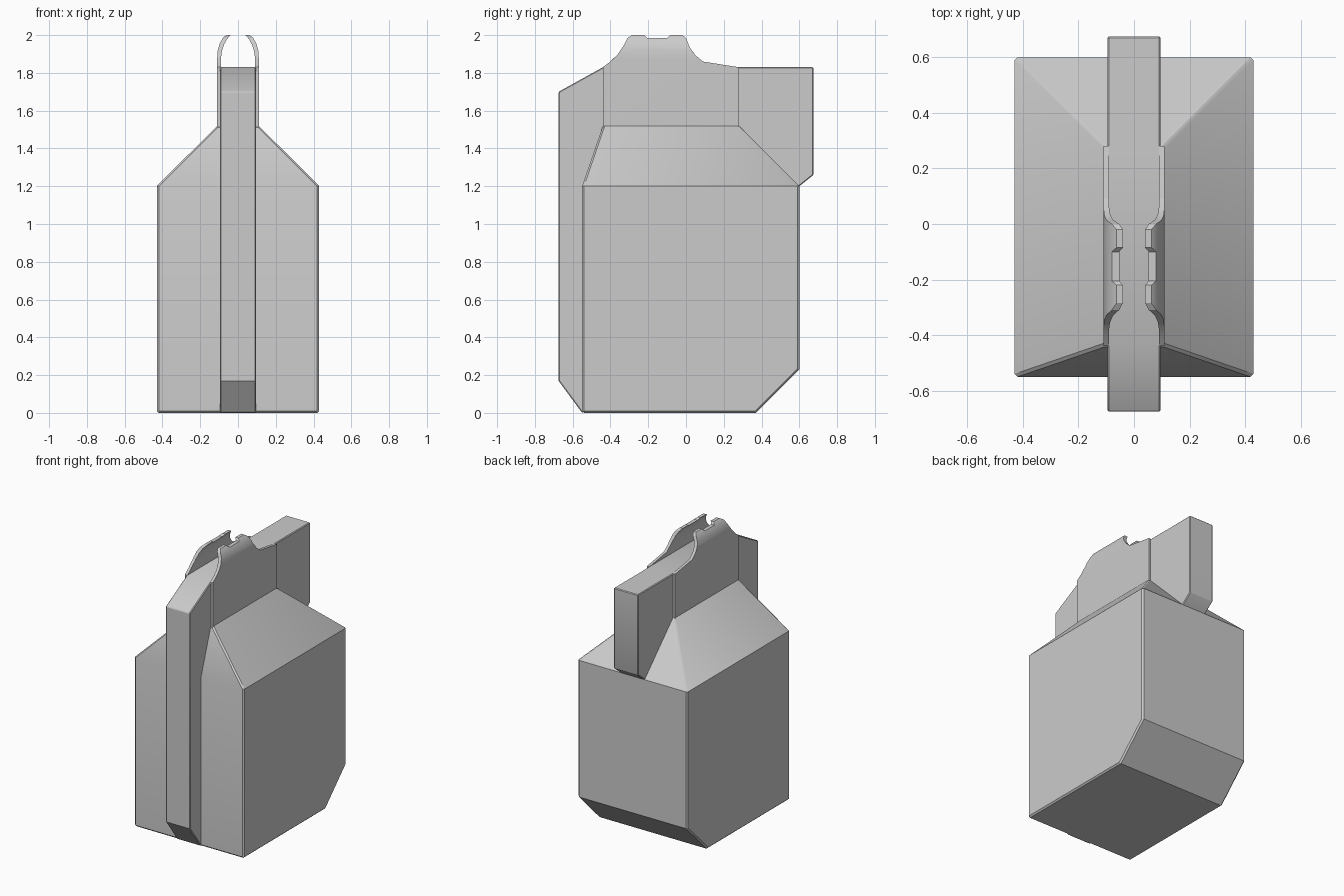
import bpy, bmesh, math
from mathutils import Vector

if "Cube" in bpy.data.objects:
    bpy.data.objects.remove(bpy.data.objects["Cube"])


def make_object(name, bm):
    bmesh.ops.recalc_face_normals(bm, faces=bm.faces[:])
    mesh = bpy.data.meshes.new(name)
    bm.to_mesh(mesh)
    bm.free()
    obj = bpy.data.objects.new(name, mesh)
    bpy.context.collection.objects.link(obj)
    return obj


def prism(name, profile, axis, lo, hi):
    """Extrude a 2D outline along x (outline is y,z) or y (outline is x,z)."""
    bm = bmesh.new()
    pts = [(lo, a, b) if axis == "x" else (a, lo, b) for a, b in profile]
    face = bm.faces.new([bm.verts.new(p) for p in pts])
    ext = bmesh.ops.extrude_face_region(bm, geom=[face])
    move = Vector((hi - lo, 0, 0)) if axis == "x" else Vector((0, hi - lo, 0))
    bmesh.ops.translate(bm, vec=move,
                        verts=[g for g in ext["geom"] if isinstance(g, bmesh.types.BMVert)])
    return make_object(name, bm)


def apply_modifiers(obj):
    bpy.context.view_layer.objects.active = obj
    for m in list(obj.modifiers):
        bpy.ops.object.modifier_apply(modifier=m.name)


def bevel(obj, width):
    m = obj.modifiers.new("edge_bevel", "BEVEL")
    m.width, m.segments = width, 1
    m.limit_method, m.angle_limit = "ANGLE", math.radians(50)


# Main body: box with sloped rear bottom and tapered shoulders
bm = bmesh.new()
for s in (-1, 1):
    for y, z in ((-0.55, 0), (0.37, 0), (0.6, 0.23), (0.6, 1.2), (-0.55, 1.2)):
        bm.verts.new((s * 0.43, y, z))
    for y in (-0.44, 0.28):
        bm.verts.new((s * 0.11, y, 1.52))
bmesh.ops.convex_hull(bm, input=bm.verts[:])
bmesh.ops.dissolve_limit(bm, angle_limit=0.02, verts=bm.verts[:], edges=bm.edges[:])
body = make_object("body", bm)
bevel(body, 0.01)

# Central slab: front spine, rear block and the floor between the cheeks
spine = prism("central_spine", [(-0.55, 0), (-0.675, 0.17), (-0.675, 1.7), (-0.44, 1.83),
                                (0.28, 1.83), (0.675, 1.83), (0.675, 1.26), (0.6, 1.2),
                                (-0.4, 0.1)], "x", -0.095, 0.095)
bevel(spine, 0.005)

# Side silhouette that trims the two cheeks
top_line = [(-0.44, 1.83), (-0.40, 1.86), (-0.36, 1.90), (-0.33, 1.945), (-0.31, 1.985),
            (-0.285, 2.0), (-0.22, 2.0), (-0.205, 1.985), (-0.10, 1.985), (-0.085, 2.0),
            (-0.02, 2.0), (0.0, 1.985), (0.02, 1.935), (0.05, 1.893), (0.09, 1.86), (0.28, 1.83)]
trim = prism("cheek_trim", [(-0.44, 1.4)] + top_line + [(0.28, 1.4)], "x", -0.3, 0.3)
trim.hide_render = True

# Thin cheeks that curl inward at the top
outer = [(0.11, 1.45), (0.11, 1.88), (0.107, 1.92), (0.097, 1.955), (0.08, 1.985), (0.063, 2.0),
         (0.04, 2.02)]
inner = [(0.025, 2.015), (0.043, 1.997), (0.057, 1.98), (0.074, 1.95), (0.085, 1.915),
         (0.09, 1.88), (0.09, 1.45)]
cheeks = []
for side, s in (("left", -1), ("right", 1)):
    c = prism(side + "_cheek", [(s * x, z) for x, z in outer + inner], "y", -0.5, 0.4)
    m = c.modifiers.new("trim", "BOOLEAN")
    m.operation, m.solver, m.object = "INTERSECT", "EXACT", trim
    apply_modifiers(c)
    cheeks.append(c)
bpy.data.objects.remove(trim)

# Smooth shading with sharp corners kept
bpy.ops.object.select_all(action="DESELECT")
for o in [body, spine] + cheeks:
    apply_modifiers(o)
    o.select_set(True)
bpy.ops.object.shade_smooth_by_angle(angle=math.radians(30))
